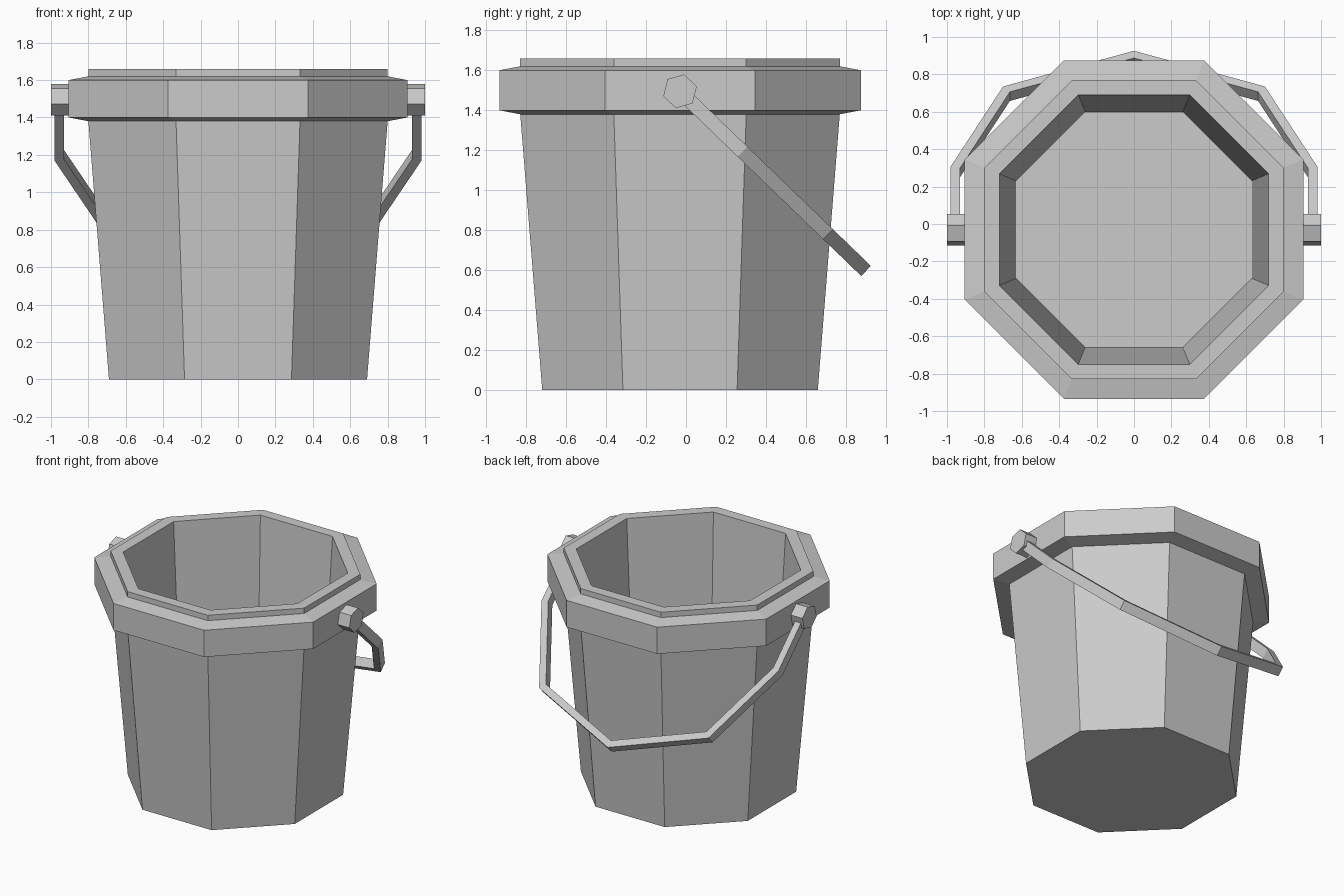
import bpy, bmesh, math
from mathutils import Vector, Matrix

cube = bpy.data.objects.get("Cube")
if cube:
    bpy.data.objects.remove(cube, do_unlink=True)

AXIS_Y = -0.03           # vertical axis of the bucket
PIVOT_Z = 1.495          # height of the handle pivots
TILT = math.radians(-44) # swing of the handle towards the back

grey = bpy.data.materials.new("light grey")
grey.use_nodes = True
grey.diffuse_color = (0.6, 0.6, 0.6, 1)
grey.node_tree.nodes["Principled BSDF"].inputs["Base Color"].default_value = (0.6, 0.6, 0.6, 1)


def finish(name, bm):
    bmesh.ops.recalc_face_normals(bm, faces=bm.faces)
    mesh = bpy.data.meshes.new(name)
    bm.to_mesh(mesh)
    bm.free()
    mesh.materials.append(grey)
    obj = bpy.data.objects.new(name, mesh)
    bpy.context.collection.objects.link(obj)
    return obj


def octagon_loft(name, profile, closed):
    """Stack octagons given as (flat-to-centre distance, height)."""
    bm = bmesh.new()
    rings = []
    for apothem, z in profile:
        r = apothem / math.cos(math.pi / 8)
        angles = [math.pi / 8 + i * math.pi / 4 for i in range(8)]
        rings.append([bm.verts.new((r * math.cos(a), r * math.sin(a) + AXIS_Y, z))
                      for a in angles])
    pairs = list(zip(rings, rings[1:]))
    if closed:
        pairs.append((rings[-1], rings[0]))
    else:
        bm.faces.new(rings[0])
        bm.faces.new(rings[-1])
    for lo, hi in pairs:
        for i in range(8):
            j = (i + 1) % 8
            bm.faces.new((lo[i], lo[j], hi[j], hi[i]))
    return finish(name, bm)


# Tapered hollow bucket with a floor, and the thick collar around its rim
octagon_loft("bucket_body", [(0.69, 0), (0.80, 1.38), (0.80, 1.66),
                             (0.72, 1.66), (0.63, 0.07)], False)
octagon_loft("rim_collar", [(0.78, 1.38), (0.80, 1.38), (0.905, 1.40),
                            (0.905, 1.60), (0.80, 1.62), (0.78, 1.62)], True)

# Hexagonal pivots, with one corner pointing along the handle
for side, sx in (("left", 1), ("right", -1)):
    bm = bmesh.new()
    place = (Matrix.Translation((sx * 0.94, AXIS_Y, PIVOT_Z))
             @ Matrix.Rotation(TILT, 4, 'X')
             @ Matrix.Rotation(math.pi / 2, 4, 'Y'))
    bmesh.ops.create_cone(bm, cap_ends=True, segments=6, radius1=0.087,
                          radius2=0.087, depth=0.12, matrix=place)
    finish(side + "_pivot", bm)

# Flat-bar handle: half outline as (sideways, distance from pivot), then mirrored
half = [(0.98, 0), (0.98, 0.435), (0.70, 1.03), (0, 1.295)]
outer = [Vector(p) for p in half + [(-x, d) for x, d in reversed(half[:-1])]]
THICK, WIDTH = 0.05, 0.07


def inward(a, b):
    d = (b - a).normalized()
    return Vector((-d.y, d.x))


inner = []
for i, p in enumerate(outer):
    n1 = inward(outer[max(i - 1, 0)], outer[max(i, 1)])
    n2 = inward(outer[min(i, len(outer) - 2)], outer[min(i + 1, len(outer) - 1)])
    inner.append(p + (n1 + n2) * THICK / (1 + n1.dot(n2)))

bm = bmesh.new()
swing = Matrix.Translation((0, AXIS_Y, PIVOT_Z)) @ Matrix.Rotation(TILT, 4, 'X')
sections = []
for o, n in zip(outer, inner):
    corners = [(o, -1), (o, 1), (n, 1), (n, -1)]
    sections.append([bm.verts.new(swing @ Vector((p.x, p.y, s * WIDTH / 2)))
                     for p, s in corners])
for a, b in zip(sections, sections[1:]):
    for i in range(4):
        j = (i + 1) % 4
        bm.faces.new((a[i], a[j], b[j], b[i]))
bm.faces.new(sections[0])
bm.faces.new(sections[-1])
finish("carry_handle", bm)
